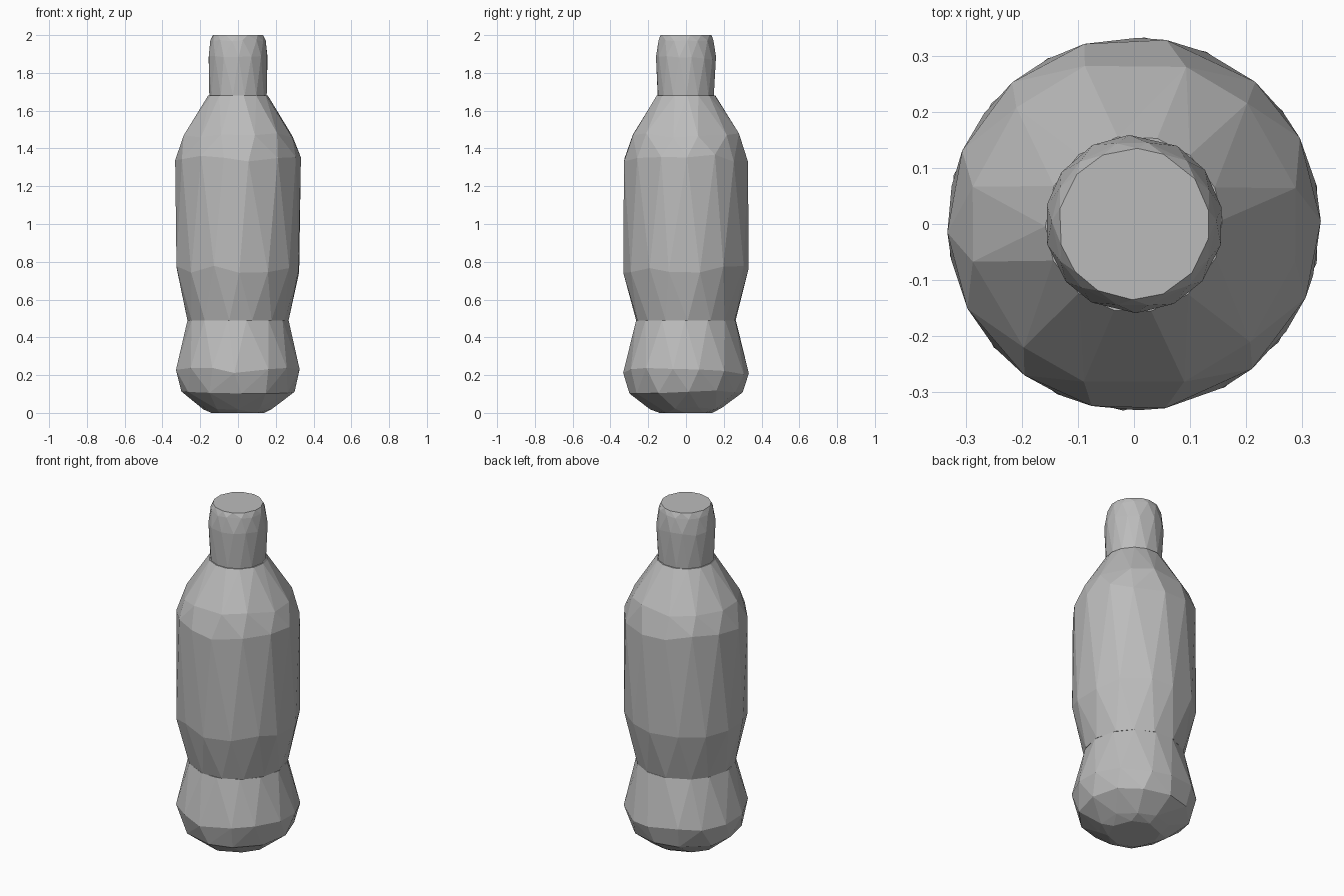
import bpy, bmesh, math, random

random.seed(4)
default = bpy.data.objects.get("Cube")
if default:
    bpy.data.objects.remove(default)

# One plain grey for the whole bottle
GREY = (0.5, 0.5, 0.5, 1)
grey = bpy.data.materials.new("plain grey")
grey.use_nodes = True
grey.diffuse_color = GREY
grey.node_tree.nodes["Principled BSDF"].inputs["Base Color"].default_value = GREY


def faceted_part(name, rings):
    """Convex faceted solid; each ring is (height, radius, sides, height jitter)."""
    bm = bmesh.new()
    for i, (z, r, sides, jitter) in enumerate(rings):
        for k in range(sides):
            a = math.tau * (k + 0.5 * (i % 2)) / sides
            a += random.uniform(-0.06, 0.06)
            h = z + random.uniform(-jitter, jitter)
            bm.verts.new((r * math.cos(a), r * math.sin(a), h))
    hull = bmesh.ops.convex_hull(bm, input=bm.verts)
    loose = {v for v in hull["geom_interior"] if isinstance(v, bmesh.types.BMVert)}
    bmesh.ops.delete(bm, geom=list(loose), context='VERTS')
    bmesh.ops.dissolve_limit(bm, angle_limit=math.radians(2),
                             verts=bm.verts, edges=bm.edges)
    bmesh.ops.recalc_face_normals(bm, faces=bm.faces)
    mesh = bpy.data.meshes.new(name)
    bm.to_mesh(mesh)
    bm.free()
    mesh.materials.append(grey)
    obj = bpy.data.objects.new(name, mesh)
    bpy.context.collection.objects.link(obj)
    return obj


# Rounded foot below the waist
faceted_part("bottle_base", [
    (0.0, 0.14, 8, 0), (0.025, 0.19, 10, 0.008), (0.11, 0.30, 12, 0.012),
    (0.22, 0.333, 14, 0.02), (0.49, 0.268, 14, 0)])

# Main body from waist to shoulder
faceted_part("bottle_body", [
    (0.49, 0.268, 14, 0), (0.76, 0.332, 14, 0.02), (1.35, 0.333, 14, 0.02),
    (1.47, 0.295, 12, 0.015), (1.68, 0.158, 14, 0)])

# Neck with a bevelled flat top
faceted_part("bottle_neck", [
    (1.68, 0.152, 14, 0), (1.88, 0.159, 14, 0.01),
    (1.97, 0.147, 14, 0.004), (2.0, 0.135, 14, 0)])
